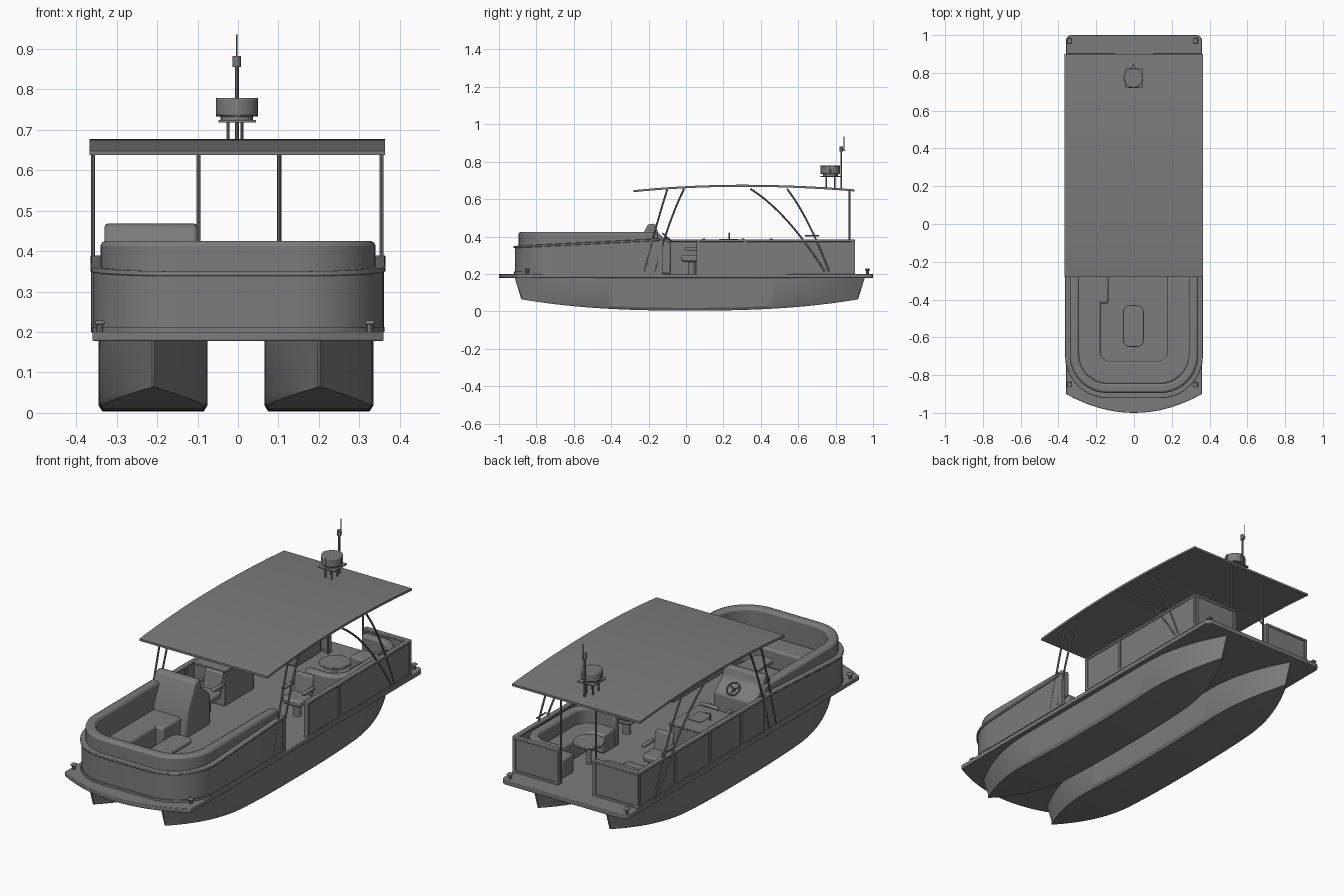
import bpy, math
from mathutils import Matrix

if "Cube" in bpy.data.objects:
    bpy.data.objects.remove(bpy.data.objects["Cube"])

grey = bpy.data.materials.new("plain grey")
grey.use_nodes = True
COLOUR = (0.2, 0.2, 0.2, 1)
grey.diffuse_color = COLOUR
grey.node_tree.nodes["Principled BSDF"].inputs["Base Color"].default_value = COLOUR


def finish(ob, bevel=0):
    ob.data.materials.append(grey)
    bpy.ops.object.select_all(action='DESELECT')
    ob.select_set(True)
    bpy.context.view_layer.objects.active = ob
    bpy.ops.object.shade_smooth_by_angle(angle=math.radians(32))
    if bevel:
        m = ob.modifiers.new("soft edges", 'BEVEL')
        m.width, m.segments, m.limit_method = bevel, 2, 'ANGLE'
    return ob


def mesh(name, verts, faces, bevel=0):
    me = bpy.data.meshes.new(name)
    me.from_pydata(verts, [], faces)
    me.update()
    ob = bpy.data.objects.new(name, me)
    bpy.context.collection.objects.link(ob)
    return finish(ob, bevel)


def loft(name, rings, bevel=0):
    """Skin equal closed rings and cap both ends."""
    n = len(rings[0])
    faces = [(i*n + j, i*n + (j+1) % n, (i+1)*n + (j+1) % n, (i+1)*n + j)
             for i in range(len(rings)-1) for j in range(n)]
    last = (len(rings)-1)*n
    faces += [tuple(reversed(range(n))), tuple(range(last, last+n))]
    return mesh(name, [v for r in rings for v in r], faces, bevel)


def prism(name, outline, z0, z1, bevel=0):
    return loft(name, [[(x, y, z) for x, y in outline] for z in (z0, z1)], bevel)


def side_prism(name, outline, x0, x1, bevel=0):
    return loft(name, [[(x, y, z) for y, z in outline] for x in (x0, x1)], bevel)


def box(name, x0, x1, y0, y1, z0, z1, bevel=0):
    return prism(name, [(x0, y0), (x1, y0), (x1, y1), (x0, y1)], z0, z1, bevel)


def rounded(cx, cy, hx, hy, r, n=6):
    pts = []
    for k, (sx, sy) in enumerate([(1, 1), (-1, 1), (-1, -1), (1, -1)]):
        for i in range(n+1):
            a = math.pi/2*(k + i/n)
            pts.append((cx + sx*(hx-r) + r*math.cos(a), cy + sy*(hy-r) + r*math.sin(a)))
    return pts


def disc(name, x, y, r, z0, z1, n=24, bevel=0):
    return prism(name, rounded(x, y, r, r, r, n//4), z0, z1, bevel) if n > 8 else \
        prism(name, [(x + r*math.cos(i*math.tau/n), y + r*math.sin(i*math.tau/n)) for i in range(n)], z0, z1)


def u_path(hw, front, r, end, n=10):
    left = [(-hw, end)]
    for i in range(n+1):
        a = math.pi/2*i/n
        left.append((-hw + r - r*math.cos(a), front + r - r*math.sin(a)))
    return left + [(-x, y) for x, y in reversed(left)]


def u_ring(name, hw, front, r, thick, end, z0, z1, bevel=0):
    """U-shaped wall open at the end; z0 and z1 are functions of y."""
    outer = u_path(hw, front, r, end)
    inner = u_path(hw-thick, front+thick, max(r-thick, 0.03), end)
    return loft(name, [[(a[0], a[1], z0(a[1])), (a[0], a[1], z1(a[1])),
                        (b[0], b[1], z1(a[1])), (b[0], b[1], z0(a[1]))]
                       for a, b in zip(outer, inner)], bevel)


def tube(name, pts, r):
    cu = bpy.data.curves.new(name, 'CURVE')
    cu.dimensions, cu.bevel_depth, cu.bevel_resolution, cu.use_fill_caps = '3D', r, 2, True
    s = cu.splines.new('POLY')
    s.points.add(len(pts)-1)
    for p, co in zip(s.points, pts):
        p.co = (*co, 1)
    ob = bpy.data.objects.new(name, cu)
    bpy.context.collection.objects.link(ob)
    bpy.ops.object.select_all(action='DESELECT')
    ob.select_set(True)
    bpy.context.view_layer.objects.active = ob
    bpy.ops.object.convert(target='MESH')
    return finish(bpy.context.object)


def bend(x, a, b, bow, n=10):
    """Points from a to b in (y, z), bowed upward in the middle."""
    return [(x, a[0] + (b[0]-a[0])*i/n, a[1] + (b[1]-a[1])*i/n + bow*4*(i/n)*(1-i/n))
            for i in range(n+1)]


def flat(z):
    return lambda y: z


# Double-ended pontoons
for side, cx in (("left", 0.2), ("right", -0.21)):
    rings = []
    for i in range(41):
        y = -0.9 + 1.8*i/40
        a = abs(y)
        hw = 0.135*(1 - max(0, (a-0.45)/0.455)**2)
        zb = 0.004 + 0.06*(a/0.9)**2.5
        rings.append([(cx + hw*fx, y*k + 0.02, z) for fx, k, z in (
            (-1, 1.04, 0.18), (-1, 1.0, zb+0.015), (-0.93, 1.0, zb),
            (0.93, 1.0, zb), (1, 1.0, zb+0.015), (1, 1.04, 0.18))])
    loft(side + "_pontoon", rings)

# Deck with curved bow
bow = [(0.36*t/8, -1 + 0.1*(t/8)**2) for t in range(-8, 9)]
stern = [p for p in rounded(0, 0.9, 0.36, 0.1, 0.03) if p[1] > 0.95]
prism("deck", bow + stern, 0.178, 0.2, 0.003)

# Bow wall, rim, cushions and seat
def slope(y):
    return 0.342 + 0.04*(y + 0.92)/0.79

u_ring("bow_wall", 0.358, -0.915, 0.22, 0.02, -0.14, flat(0.2), slope)
u_ring("bow_rim", 0.365, -0.922, 0.226, 0.035, -0.14, lambda y: slope(y)-0.004, lambda y: slope(y)+0.008, 0.003)
u_ring("bow_base_trim", 0.362, -0.919, 0.223, 0.01, -0.14, flat(0.2), flat(0.212))
u_ring("bow_backrest", 0.34, -0.895, 0.2, 0.05, -0.15, flat(0.28), flat(0.425), 0.012)
u_ring("bow_seat", 0.3, -0.85, 0.17, 0.125, -0.15, flat(0.2), flat(0.3), 0.01)
box("chaise_seat", -0.2, -0.135, -0.42, -0.2, 0.2, 0.3, 0.01)
prism("bow_table", rounded(-0.003, -0.54, 0.055, 0.11, 0.035), 0.285, 0.3, 0.003)
disc("bow_table_leg", -0.003, -0.54, 0.015, 0.2, 0.286)

# Helm console with sloped backrest front and dashboard
side_prism("helm_console", [(-0.28, 0.2), (-0.27, 0.33), (-0.205, 0.465), (-0.165, 0.47),
                            (-0.15, 0.42), (-0.08, 0.36), (-0.08, 0.2)], -0.33, -0.1, 0.01)
tilt = Matrix.Translation((-0.2, -0.1, 0.395)) @ Matrix.Rotation(math.radians(-42), 4, 'X')
ring = [(0.033*math.cos(i*math.tau/20), 0.033*math.sin(i*math.tau/20), 0) for i in range(21)]
tube("steering_wheel", ring, 0.004).matrix_world = tilt
for k in range(3):
    a = math.pi/2 + k*math.tau/3
    tube("wheel_spoke", [(0, 0, 0), (0.033*math.cos(a), 0.033*math.sin(a), 0)], 0.003).matrix_world = tilt
tube("steering_column", [(0, 0, 0), (0, 0, -0.03)], 0.007).matrix_world = tilt

# Side walls: panel, top rail and frame posts; boarding gap on the left
def wall(name, x, y0, y1, posts):
    box(name + "_panel", x-0.006, x+0.006, y0, y1, 0.205, 0.378)
    box(name + "_top_rail", x-0.012, x+0.012, y0, y1, 0.372, 0.385, 0.003)
    box(name + "_bottom_rail", x-0.01, x+0.01, y0, y1, 0.2, 0.212)
    for y in posts:
        box(name + "_post", x-0.011, x+0.011, y-0.008, y+0.008, 0.2, 0.38)

wall("left_wall", 0.35, 0.055, 0.9, (0.063, 0.315, 0.892))
wall("right_wall", -0.35, -0.14, 0.9, (-0.132, 0.063, 0.315, 0.6, 0.892))
box("gate_post", 0.339, 0.361, -0.15, -0.125, 0.2, 0.385)

# Stern walls either side of the stern gate
for s in (-1, 1):
    xs = sorted((s*0.1, s*0.36))
    box("stern_panel", *xs, 0.886, 0.898, 0.205, 0.378)
    box("stern_top_rail", *xs, 0.88, 0.904, 0.372, 0.385, 0.003)
    box("stern_bottom_rail", *xs, 0.882, 0.902, 0.2, 0.212)
    for x in (0.107, 0.35):
        box("stern_post", s*x-0.008, s*x+0.008, 0.881, 0.903, 0.2, 0.38)

# Stern lounge, open toward the right side
turn = Matrix.Translation((0, 0.62, 0)) @ Matrix.Rotation(math.pi/2, 4, 'Z')
for ob in (u_ring("lounge_backrest", 0.255, -0.338, 0.12, 0.045, -0.12, flat(0.2), flat(0.375), 0.012),
           u_ring("lounge_seat", 0.22, -0.3, 0.1, 0.1, -0.12, flat(0.2), flat(0.3), 0.01)):
    ob.matrix_world = turn
disc("lounge_table", 0.12, 0.62, 0.075, 0.305, 0.317, 32, 0.003)
disc("lounge_table_leg", 0.12, 0.62, 0.012, 0.2, 0.306)

# Right rear bench
box("bench_seat", -0.335, -0.13, 0.66, 0.87, 0.2, 0.3, 0.012)
box("bench_backrest", -0.335, -0.13, 0.835, 0.88, 0.28, 0.375, 0.012)

# Galley cabinet with sink and tap
box("galley_cabinet", -0.338, -0.16, 0.12, 0.36, 0.2, 0.375, 0.004)
box("galley_worktop", -0.338, -0.155, 0.115, 0.365, 0.375, 0.385, 0.003)
prism("sink", rounded(-0.24, 0.23, 0.04, 0.05, 0.015), 0.385, 0.388)
tube("tap", [(-0.3, 0.23, 0.385), (-0.3, 0.23, 0.42), (-0.27, 0.23, 0.415)], 0.004)

# Swivel chairs
def chair(name, x, y, angle):
    parts = [disc(name + "_pedestal", 0, 0, 0.02, 0.2, 0.27),
             prism(name + "_seat", rounded(0, 0, 0.055, 0.055, 0.025), 0.265, 0.3, 0.01),
             side_prism(name + "_backrest", [(0.035, 0.29), (0.06, 0.29), (0.075, 0.39), (0.055, 0.39)],
                        -0.05, 0.05, 0.008)]
    parts += [box(name + "_armrest", s*0.058-0.009, s*0.058+0.009, -0.035, 0.055, 0.325, 0.342, 0.005)
              for s in (-1, 1)]
    for ob in parts:
        ob.matrix_world = Matrix.Translation((x, y, 0)) @ Matrix.Rotation(angle, 4, 'Z')

chair("helm_chair", -0.2, 0.03, 0)
chair("left_chair", 0.17, 0.24, 0)
chair("rear_chair", -0.2, 0.52, math.pi)

# Arched canopy
def arch(y):
    return 0.677 - (0.03 if y < 0.3 else 0.024)*((y-0.3)/0.59)**2

ys = [-0.28 + 1.18*i/20 for i in range(21)]
side_prism("canopy", [(y, arch(y)) for y in ys] + [(y, arch(y)-0.011) for y in reversed(ys)], -0.367, 0.364)

# Canopy frame
for x in (-0.358, 0.355):
    tube("front_strut", bend(x, (-0.225, 0.2), (-0.1, 0.652), 0.015), 0.005)
    tube("front_inner_strut", bend(x, (-0.17, 0.2), (-0.01, 0.655), 0.035), 0.005)
    tube("rear_long_strut", bend(x, (0.345, 0.655), (0.75, 0.2), 0.05), 0.005)
    tube("rear_short_strut", bend(x, (0.54, 0.655), (0.77, 0.2), 0.04), 0.005)
    tube("strut_link", [(x, 0.635, 0.405), (x, 0.71, 0.405)], 0.004)
for x in (-0.098, 0.102):
    tube("stern_canopy_post", [(x, 0.875, 0.2), (x, 0.875, 0.655)], 0.005)

# Radar on a small stand, with mast and aerial
box("radar_plate", -0.048, 0.045, 0.72, 0.825, 0.718, 0.724)
for x in (-0.025, 0.01):
    for y in (0.75, 0.795):
        disc("radar_leg", x, y, 0.004, 0.66, 0.72, 8)
disc("radar_foot", -0.003, 0.772, 0.04, 0.724, 0.735)
disc("radar_dome", -0.003, 0.772, 0.052, 0.733, 0.779, 32, 0.006)
tube("mast", [(-0.003, 0.83, 0.655), (-0.003, 0.83, 0.86)], 0.005)
disc("mast_light", -0.003, 0.83, 0.01, 0.855, 0.882, 12)
tube("aerial", [(-0.003, 0.845, 0.86), (-0.003, 0.845, 0.935)], 0.002)
box("aerial_bracket", -0.006, 0.0, 0.83, 0.85, 0.858, 0.865)

# Mooring cleats
for x in (-0.342, 0.326):
    for y in (-0.85, 0.97):
        disc("cleat_base", x, y, 0.008, 0.2, 0.222, 8)
        box("cleat_bar", x-0.012, x+0.012, y-0.014, y+0.014, 0.218, 0.228, 0.004)
